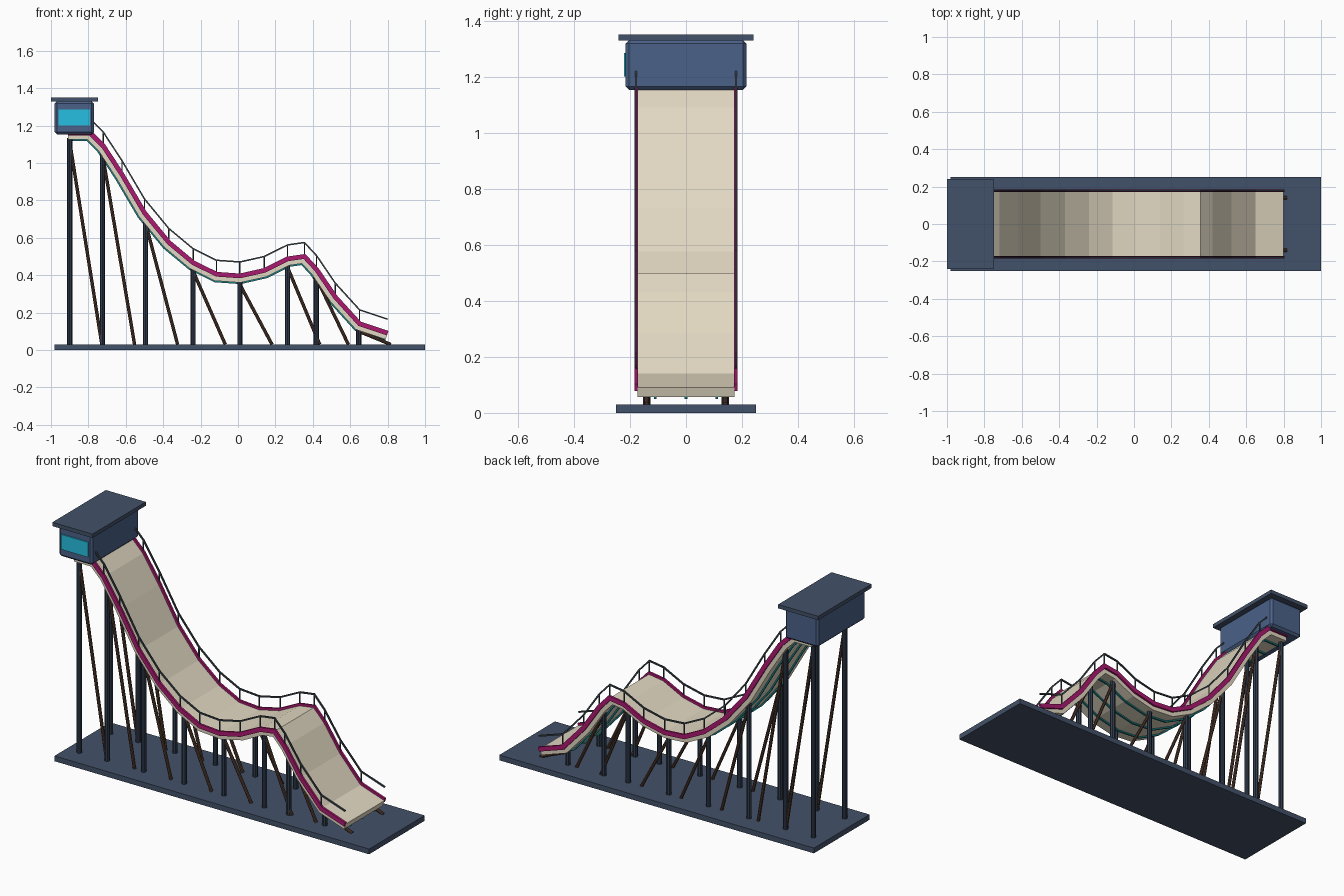
import bpy, bmesh
from mathutils import Vector

if "Cube" in bpy.data.objects:
    bpy.data.objects.remove(bpy.data.objects["Cube"])


def mat(name, rgb):
    m = bpy.data.materials.new(name)
    m.diffuse_color = (*rgb, 1)
    m.use_nodes = True
    m.node_tree.nodes["Principled BSDF"].inputs["Base Color"].default_value = m.diffuse_color
    return m


NAVY = mat("navy", (0.055, 0.083, 0.14))
STEEL = mat("dark_steel", (0.03, 0.045, 0.075))
BLUE = mat("cabin_blue", (0.07, 0.12, 0.25))
CREAM = mat("cream", (0.76, 0.69, 0.54))
PINK = mat("magenta", (0.4, 0.01, 0.16))
CYAN = mat("cyan", (0.02, 0.52, 0.75))
TEAL = mat("teal", (0.01, 0.2, 0.22))
BROWN = mat("brown", (0.09, 0.045, 0.03))
GREY = mat("rail_grey", (0.045, 0.06, 0.07))


def finish(name, bm, material):
    bmesh.ops.recalc_face_normals(bm, faces=bm.faces)
    me = bpy.data.meshes.new(name)
    bm.to_mesh(me)
    bm.free()
    me.materials.append(material)
    ob = bpy.data.objects.new(name, me)
    bpy.context.collection.objects.link(ob)
    return ob


def box(name, lo, hi, material, bevel=0):
    bm = bmesh.new()
    bmesh.ops.create_cube(bm, size=1)
    lo, hi = Vector(lo), Vector(hi)
    for v in bm.verts:
        v.co = (lo + hi) / 2 + v.co * (hi - lo)
    if bevel:
        bmesh.ops.bevel(bm, geom=bm.edges[:], offset=bevel, segments=1, affect='EDGES')
    return finish(name, bm, material)


def rod(name, a, b, r, material, sides=8):
    a, b = Vector(a), Vector(b)
    bm = bmesh.new()
    bmesh.ops.create_cone(bm, cap_ends=True, segments=sides, radius1=r, radius2=r, depth=(b - a).length)
    q = (b - a).to_track_quat('Z', 'Y')
    for v in bm.verts:
        v.co = q @ v.co + (a + b) / 2
    return finish(name, bm, material)


def offset(path, d):
    # mitred offset of an xz path
    out = []
    pts = [Vector(p) for p in path]
    for i, p in enumerate(pts):
        t1 = (p - pts[max(i - 1, 0)]).normalized()
        t2 = (pts[min(i + 1, len(pts) - 1)] - p).normalized()
        t1, t2 = (t1 if i else t2), (t2 if i < len(pts) - 1 else t1)
        n1, n2 = Vector((-t1.y, t1.x)), Vector((-t2.y, t2.x))
        m = (n1 + n2).normalized()
        out.append(p + m * d / m.dot(n1))
    return out


def sweep(name, path, y0, y1, d0, d1, material):
    # rectangular section swept along the ramp profile
    bm = bmesh.new()
    rings = []
    for a, b in zip(offset(path, d0), offset(path, d1)):
        rings.append([bm.verts.new(c) for c in
                      ((a.x, y0, a.y), (a.x, y1, a.y), (b.x, y1, b.y), (b.x, y0, b.y))])
    for r, s in zip(rings, rings[1:]):
        for k in range(4):
            bm.faces.new((r[k], r[(k + 1) % 4], s[(k + 1) % 4], s[k]))
    bm.faces.new(rings[0])
    bm.faces.new(rings[-1])
    return finish(name, bm, material)


# side profile of the ramp (x, z)
P = [(-0.91, 1.16), (-0.79, 1.16), (-0.72, 1.09), (-0.62, 0.937), (-0.5, 0.733),
     (-0.37, 0.575), (-0.24, 0.467), (-0.115, 0.405), (0.01, 0.396), (0.14, 0.425),
     (0.265, 0.487), (0.355, 0.5), (0.42, 0.43), (0.52, 0.283), (0.65, 0.14), (0.8, 0.09)]


def height(x):
    for (xa, za), (xb, zb) in zip(P, P[1:]):
        if xa <= x <= xb:
            return za + (zb - za) * (x - xa) / (xb - xa)


# base and cabin
box("base_plate", (-0.98, -0.25, 0), (1.0, 0.25, 0.03), NAVY)
box("cabin_body", (-0.98, -0.215, 1.153), (-0.77, 0.215, 1.33), BLUE, 0.012)
box("cabin_roof", (-1.0, -0.24, 1.328), (-0.748, 0.24, 1.35), NAVY)
box("cabin_window", (-0.96, -0.222, 1.2), (-0.79, -0.21, 1.285), CYAN)

# ramp deck and underside stringers
sweep("ramp_deck", P, -0.173, 0.173, -0.035, 0, CREAM)
for y in (-0.11, 0, 0.11):
    sweep("under_stringer", P, y - 0.005, y + 0.005, -0.043, -0.033, TEAL)

# edge rails, handrails and posts on both sides
H = [(x, z + 0.075) for x, z in P[1:]]
for s in (-1, 1):
    y = s * 0.178
    sweep("edge_rail", P, y - 0.006, y + 0.006, -0.012, 0.013, PINK)
    sweep("handrail", H, y - 0.004, y + 0.004, -0.004, 0.004, GREY)
    for x, z in P[2:-1]:
        rod("rail_post", (x, y, z), (x, y, z + 0.075), 0.004, GREY, 6)

    # support columns with raking braces
    y = s * 0.14
    for x in (-0.9, -0.725, -0.495, -0.24, 0.01, 0.265, 0.418, 0.645):
        top = height(x) - 0.025
        rod("support_column", (x, y, 0.025), (x, y, top), 0.014, STEEL)
        rod("raking_brace", (x, y, top - 0.02), (x + 0.172, y, 0.03), 0.009, BROWN)
